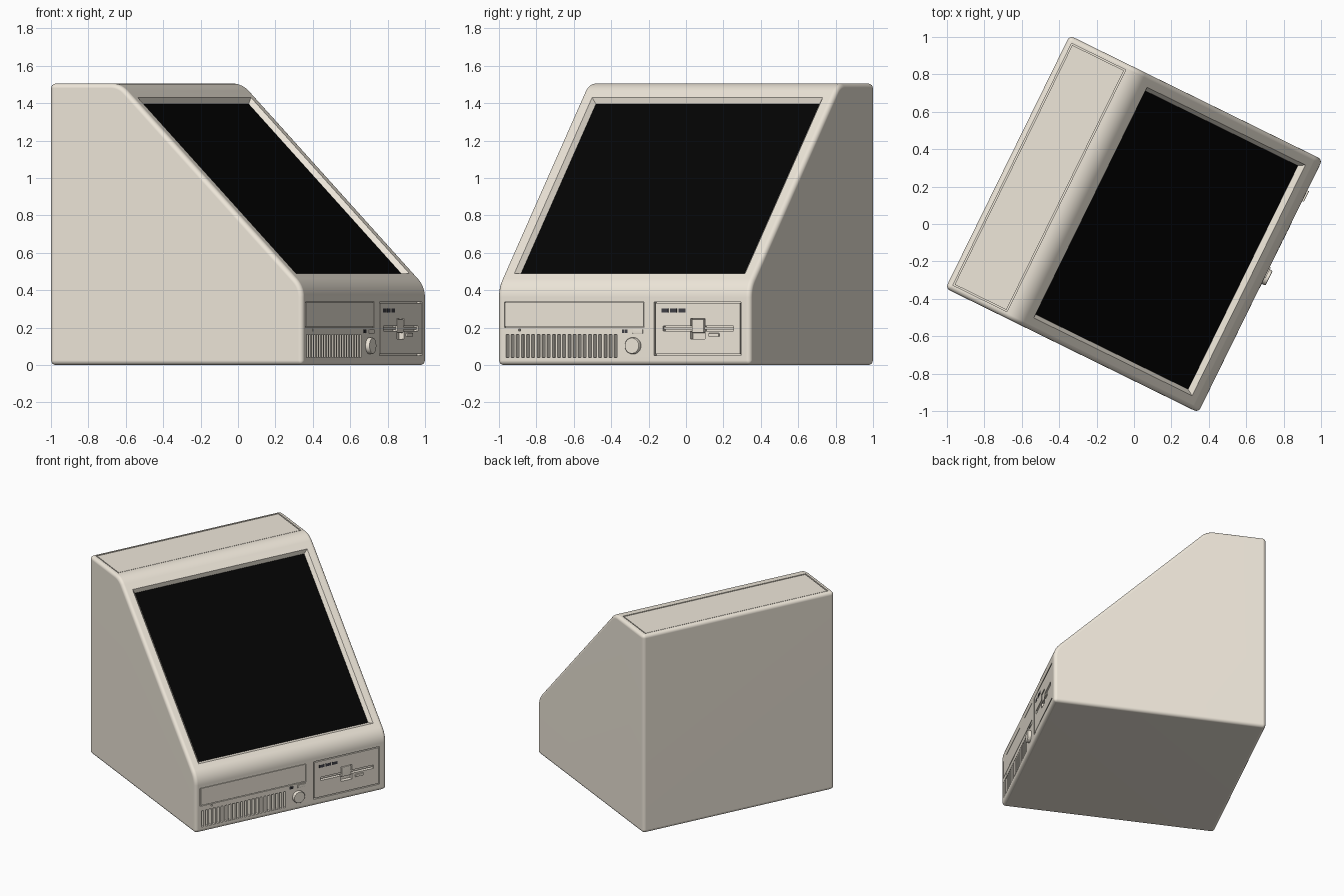
import bpy, bmesh, math
from mathutils import Matrix, Vector

if "Cube" in bpy.data.objects:
    bpy.data.objects.remove(bpy.data.objects["Cube"])

H = 0.753            # half of the square footprint
TOP = 1.505
TURN = math.radians(63.85)
parts = []


def material(name, r, g, b):
    m = bpy.data.materials.new(name)
    m.diffuse_color = (r, g, b, 1)
    m.use_nodes = True
    m.node_tree.nodes["Principled BSDF"].inputs["Base Color"].default_value = m.diffuse_color
    return m


BEIGE = material("beige_plastic", 0.86, 0.80, 0.70)
BLACK = material("black_glass", 0.001, 0.001, 0.001)
DARK = material("dark_plastic", 0.05, 0.05, 0.06)


def make(name, bm, mat):
    bmesh.ops.recalc_face_normals(bm, faces=bm.faces)
    me = bpy.data.meshes.new(name)
    bm.to_mesh(me)
    bm.free()
    ob = bpy.data.objects.new(name, me)
    bpy.context.collection.objects.link(ob)
    me.materials.append(mat)
    parts.append(ob)
    return ob


def apply(ob, kind, **settings):
    mod = ob.modifiers.new(kind, kind)
    for key, value in settings.items():
        setattr(mod, key, value)
    bpy.context.view_layer.objects.active = ob
    bpy.ops.object.modifier_apply(modifier=mod.name)


def bevel(ob, width, segments):
    apply(ob, 'BEVEL', width=width, segments=segments,
          limit_method='ANGLE', angle_limit=math.radians(40))


def add_box(bm, x0, x1, y0, y1, z0, z1):
    m = Matrix.Translation(((x0 + x1) / 2, (y0 + y1) / 2, (z0 + z1) / 2))
    bmesh.ops.create_cube(bm, size=1, matrix=m @ Matrix.Diagonal((x1 - x0, y1 - y0, z1 - z0, 1)))


def box(name, x0, x1, y0, y1, z0, z1, mat=BEIGE, round_edge=0):
    bm = bmesh.new()
    add_box(bm, x0, x1, y0, y1, z0, z1)
    ob = make(name, bm, mat)
    if round_edge:
        bevel(ob, round_edge, 2)
    return ob


def carve(target, bm):
    cutter = make("cutter", bm, BEIGE)
    cutter.hide_render = True
    apply(target, 'BOOLEAN', operation='DIFFERENCE', object=cutter, solver='EXACT')
    parts.remove(cutter)
    bpy.data.objects.remove(cutter)


def carve_boxes(target, boxes):
    bm = bmesh.new()
    for b in boxes:
        add_box(bm, *b)
    carve(target, bm)


def front(x0, x1, z0, z1, depth):
    return (x0, x1, -H - 0.02, -H + depth, z0, z1)


def fillet(prev, corner, nxt, r, n=7):
    # Arc points that round one profile corner
    p, c, q = Vector(prev), Vector(corner), Vector(nxt)
    a, b = (p - c).normalized(), (q - c).normalized()
    half = a.angle(b) / 2
    centre = c + (a + b).normalized() * (r / math.sin(half))
    s, e = c + a * (r / math.tan(half)) - centre, c + b * (r / math.tan(half)) - centre
    ang = s.angle(e)
    return [centre + (s * math.sin((1 - i / n) * ang) + e * math.sin(i / n * ang)) / math.sin(ang)
            for i in range(n + 1)]


# Case: side profile with sloped front, extruded across the width
low, high = (-H, 0.42), (0.335, TOP)
profile = [Vector((H, 0)), Vector((-H, 0))]
profile += fillet((-H, 0), low, high, 0.14)
profile += fillet(low, high, (H, TOP), 0.13)
profile.append(Vector((H, TOP)))
bm = bmesh.new()
face = bm.faces.new([bm.verts.new((-H, p.x, p.y)) for p in profile])
ext = bmesh.ops.extrude_face_region(bm, geom=[face])
bmesh.ops.translate(bm, vec=(2 * H, 0, 0),
                    verts=[v for v in ext['geom'] if isinstance(v, bmesh.types.BMVert)])
case = make("case", bm, BEIGE)
bevel(case, 0.025, 4)

# Screen opening: tapered recess square to the slope
tilt = math.atan2(high[1] - low[1], high[0] - low[0])
mid_y = -0.212
mid_z = low[1] + (mid_y + H) * math.tan(tilt)
slope = Matrix.Translation((0, mid_y, mid_z)) @ Matrix.Rotation(tilt, 4, 'X')
half_w, half_l, deep, taper = 0.687, 0.666, 0.028, 0.022
bm = bmesh.new()
add_box(bm, -1, 1, -1, 1, -1, 1)
for v in bm.verts:
    t = -taper if v.co.z < 0 else taper
    v.co = (v.co.x * (half_w + t), v.co.y * (half_l + t), -deep if v.co.z < 0 else deep)
bmesh.ops.transform(bm, matrix=slope, verts=bm.verts)
carve(case, bm)

# Screen glass
bm = bmesh.new()
w, l = half_w - taper + 0.001, half_l - taper + 0.001
add_box(bm, -w, w, -l, l, -deep - 0.01, -deep + 0.001)
bmesh.ops.transform(bm, matrix=slope, verts=bm.verts)
make("screen", bm, BLACK)

# Recesses for the top panel, drive bays, vents and pin hole
vent_x, pitch = -0.703, 0.0307
recesses = [(-0.72, 0.72, 0.403, 0.725, TOP - 0.014, TOP + 0.05),
            front(-0.712, 0.121, 0.200, 0.337, 0.012),
            front(0.180, 0.697, 0.052, 0.338, 0.03),
            front(-0.627, -0.617, 0.183, 0.192, 0.02)]
for i in range(22):
    x = vent_x + i * pitch
    recesses.append(front(x, x + 0.018, 0.04, 0.163, 0.035))
carve_boxes(case, recesses)

# Panels that sit in the recesses, leaving a thin seam
box("top_panel", -0.713, 0.713, 0.410, 0.718, TOP - 0.03, TOP - 0.002)
box("blank_bay_cover", -0.707, 0.116, -H, -H + 0.03, 0.205, 0.334)

# Disk drive front with slot and finger notch
drive = box("drive_front", 0.187, 0.690, -H, -H + 0.05, 0.059, 0.331)
carve_boxes(drive, [front(0.234, 0.652, 0.183, 0.208, 0.025)])
carve_boxes(drive, [front(0.396, 0.482, 0.140, 0.250, 0.03)])
box("drive_slot_flap", 0.234, 0.652, -H + 0.010, -H + 0.03, 0.191, 0.203)
box("drive_lever", 0.402, 0.476, -H, -H + 0.04, 0.172, 0.246, BEIGE, 0.005)
box("drive_eject_button", 0.506, 0.570, -H - 0.010, -H + 0.01, 0.152, 0.170, BEIGE, 0.003)
for i in range(3):
    x = 0.224 + i * 0.051
    box("drive_light", x, x + 0.04, -H - 0.001, -H + 0.01, 0.281, 0.302, DARK)

# Status lights, reset button and round power button
for i in range(2):
    x = -0.010 + i * 0.018
    box("status_light", x, x + 0.014, -H - 0.001, -H + 0.01, 0.170, 0.190, DARK)
box("reset_button", 0.053, 0.115, -H - 0.006, -H + 0.01, 0.169, 0.191, BEIGE, 0.003)
bm = bmesh.new()
bmesh.ops.create_cone(bm, cap_ends=True, segments=40, radius1=0.044, radius2=0.044, depth=0.04,
                      matrix=Matrix.Translation((0.058, -H - 0.003, 0.103)) @ Matrix.Rotation(math.pi / 2, 4, 'X'))
bevel(make("power_button", bm, BEIGE), 0.006, 3)

# Smooth the rounded edges and turn the whole model
for ob in parts:
    bpy.ops.object.select_all(action='DESELECT')
    ob.select_set(True)
    bpy.context.view_layer.objects.active = ob
    bpy.ops.object.shade_smooth_by_angle(angle=math.radians(30))
    ob.modifiers.new("flat_face_shading", 'WEIGHTED_NORMAL').keep_sharp = True
    ob.rotation_euler.z = TURN
